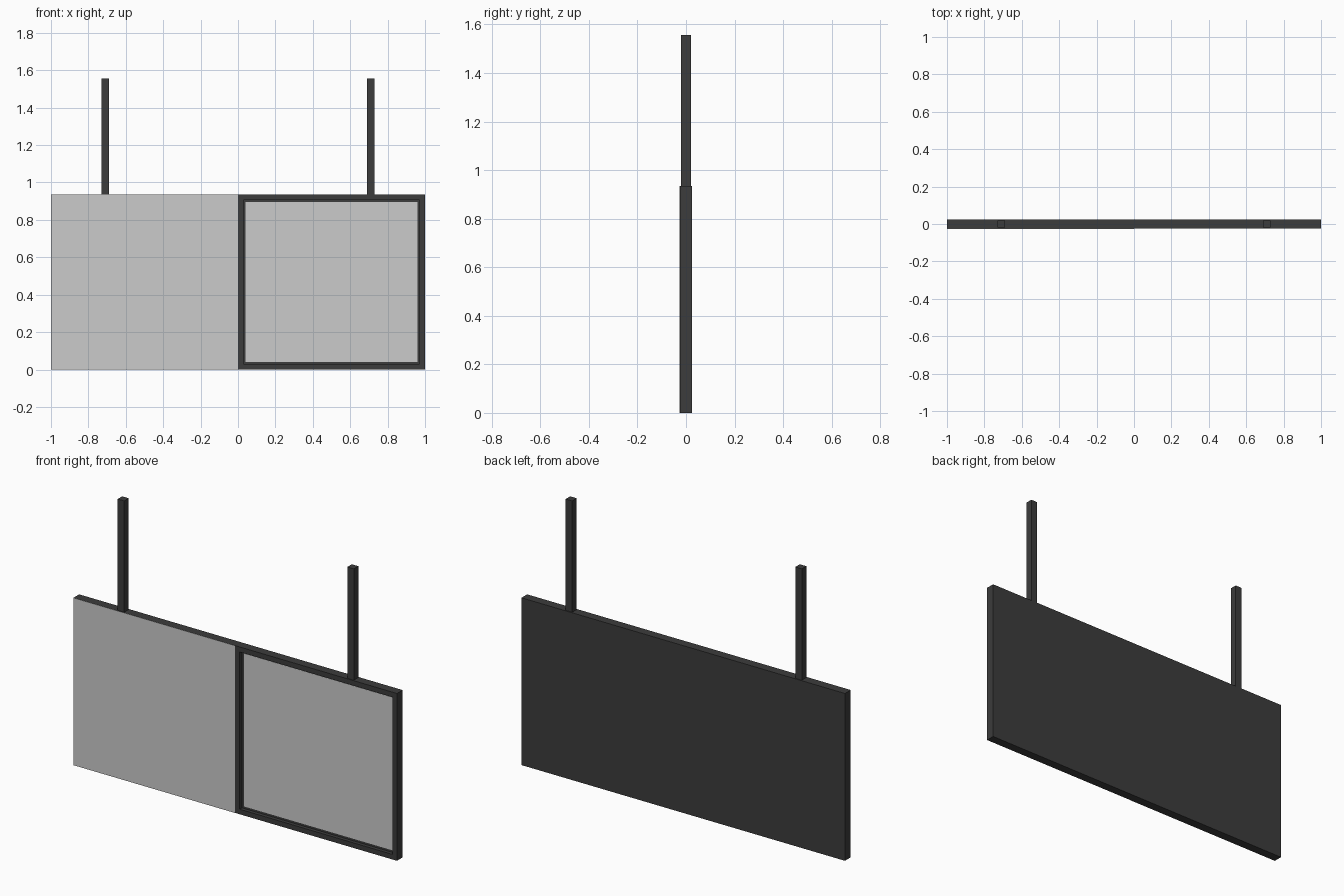
import bpy, bmesh
from mathutils import Vector

if "Cube" in bpy.data.objects:
    bpy.data.objects.remove(bpy.data.objects["Cube"])

W, D, H = 1.0, 0.025, 0.935       # half width, half depth, height of the board
RIM, RECESS = 0.04, 0.02
POST_X, POST_W, TOP = 0.71, 0.04, 1.557

dark = bpy.data.materials.new("dark_metal")
dark.diffuse_color = (0.045, 0.045, 0.045, 1)
dark.use_nodes = True
dark.node_tree.nodes["Principled BSDF"].inputs["Base Color"].default_value = dark.diffuse_color


def box(bm, lo, hi):
    verts = bmesh.ops.create_cube(bm, size=1)["verts"]
    lo, hi = Vector(lo), Vector(hi)
    for v in verts:
        v.co = (lo + hi) / 2 + v.co * (hi - lo)


def finish(name, bm, mat=None):
    bmesh.ops.recalc_face_normals(bm, faces=bm.faces)
    me = bpy.data.meshes.new(name)
    bm.to_mesh(me)
    bm.free()
    if mat:
        me.materials.append(mat)
    ob = bpy.data.objects.new(name, me)
    bpy.context.collection.objects.link(ob)
    return ob


def box_object(name, lo, hi, mat=None):
    bm = bmesh.new()
    box(bm, lo, hi)
    return finish(name, bm, mat)


# Housing: one slab, its right front half inset and pushed in to form a rim
bm = bmesh.new()
box(bm, (-W, -D, 0), (W, D, H))
bmesh.ops.bisect_plane(bm, geom=bm.verts[:] + bm.edges[:] + bm.faces[:],
                       plane_co=(0, 0, 0), plane_no=(1, 0, 0))
bm.normal_update()
front = [f for f in bm.faces
         if f.normal.y < -0.9 and f.calc_center_median().x > 0]
bmesh.ops.inset_individual(bm, faces=front, thickness=RIM)
bmesh.ops.inset_individual(bm, faces=front, thickness=0, depth=-RECESS)
finish("housing", bm, dark)

# Left panel lies flush over the front, right panel sits in the recess
box_object("left_panel", (-W, -D - 0.001, 0), (0, -D, H))
box_object("right_panel", (RIM, -D + RECESS - 0.001, RIM),
           (W - RIM, -D + RECESS, H - RIM))

# Hanging posts
for side, s in (("left", -1), ("right", 1)):
    x, r = s * POST_X, POST_W / 2
    box_object(side + "_post", (x - r, -r, H), (x + r, r, TOP), dark)
